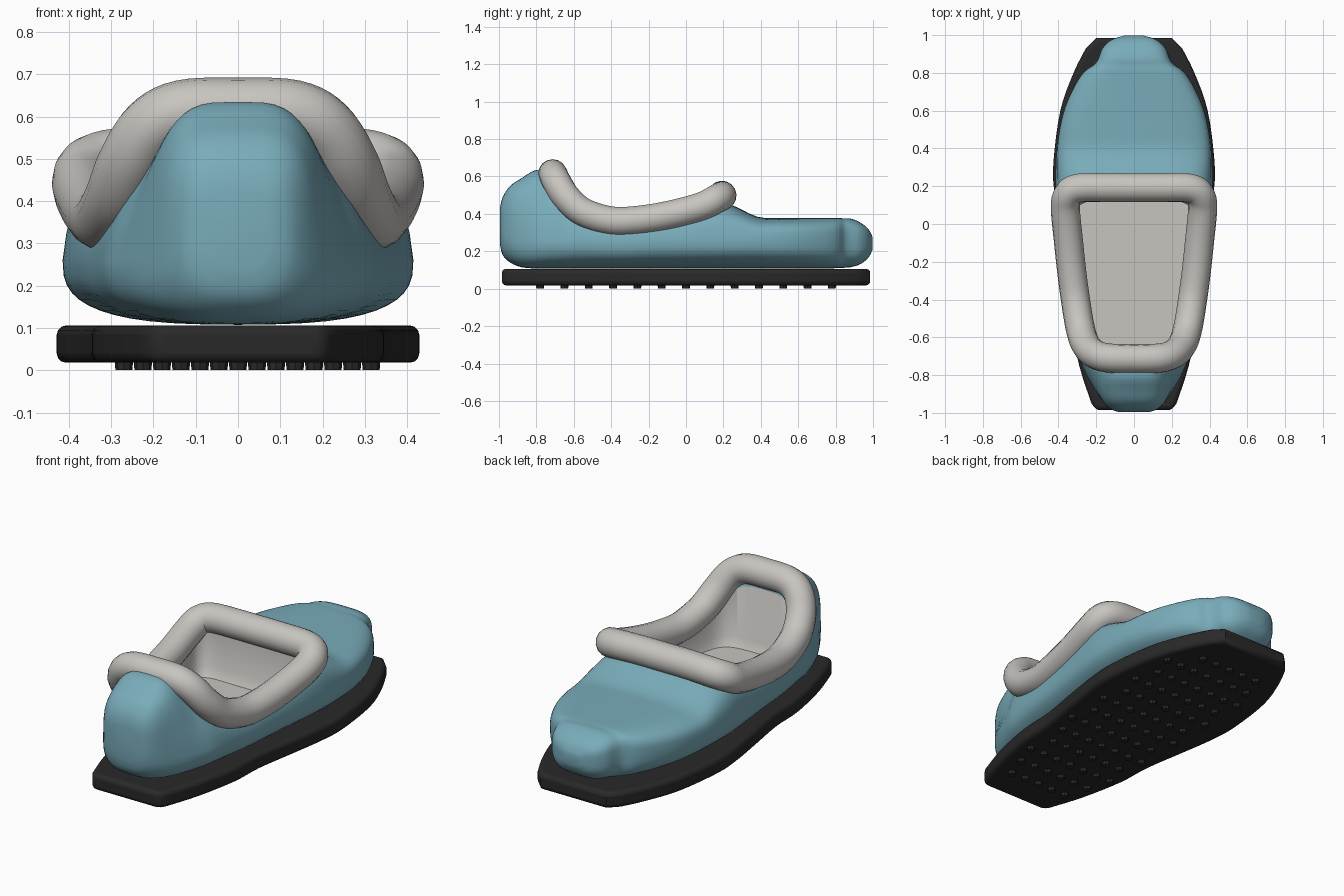
import bpy, bmesh, math
from mathutils import Vector

cube = bpy.data.objects.get("Cube")
if cube:
    bpy.data.objects.remove(cube, do_unlink=True)


def material(name, rgb):
    m = bpy.data.materials.new(name)
    m.use_nodes = True
    m.diffuse_color = (*rgb, 1)
    bsdf = m.node_tree.nodes["Principled BSDF"]
    bsdf.inputs["Base Color"].default_value = (*rgb, 1)
    bsdf.inputs["Roughness"].default_value = 0.8
    return m


blue = material("soft blue fabric", (0.19, 0.41, 0.49))
grey = material("warm grey lining", (0.58, 0.56, 0.53))
black = material("black rubber", (0.022, 0.022, 0.022))


def finish(name, bm, mats):
    bmesh.ops.recalc_face_normals(bm, faces=bm.faces)
    mesh = bpy.data.meshes.new(name)
    bm.to_mesh(mesh)
    bm.free()
    for m in mats:
        mesh.materials.append(m)
    ob = bpy.data.objects.new(name, mesh)
    bpy.context.collection.objects.link(ob)
    return ob


def select(ob):
    bpy.ops.object.select_all(action='DESELECT')
    ob.select_set(True)
    bpy.context.view_layer.objects.active = ob


def smooth(ob, angle=40):
    select(ob)
    bpy.ops.object.shade_smooth_by_angle(angle=math.radians(angle))


def spline(points, steps, closed=False):
    """Catmull-Rom curve through points of any dimension."""
    pts = [Vector(p) for p in points]
    n = len(pts)
    get = (lambda i: pts[i % n]) if closed else (lambda i: pts[min(max(i, 0), n - 1)])
    out = []
    for i in range(n if closed else n - 1):
        a, b, c, d = (get(i + k) for k in (-1, 0, 1, 2))
        for s in range(steps):
            t = s / steps
            out.append(b + (c - a) * (t / 2) + (a * 2 - b * 5 + c * 4 - d) * (t * t / 2)
                       + (b * 3 - a - c * 3 + d) * (t ** 3 / 2))
    return out if closed else out + [pts[-1]]


def loft(rings, mat=0, cap=True):
    """Skin between rings of equal length."""
    bm = bmesh.new()
    vs = [[bm.verts.new(p) for p in r] for r in rings]
    n = len(vs[0])
    for a, b in zip(vs, vs[1:]):
        for i in range(n):
            j = (i + 1) % n
            bm.faces.new((a[i], a[j], b[j], b[i]))
    if cap:
        bm.faces.new(vs[0])
        bm.faces.new(vs[-1])
    for f in bm.faces:
        f.material_index = mat
    return bm


def mirror_loop(half):
    """Close a +x half path into a symmetric loop."""
    return half + [(-p[0], *p[1:]) for p in reversed(half) if p[0] > 0.001]


# Sole: half outline from heel to toe, mirrored, with rounded edges
sole_half = [(0.2, -0.985), (0.225, -0.95), (0.29, -0.75), (0.34, -0.5), (0.35, -0.3),
             (0.39, -0.05), (0.42, 0.15), (0.427, 0.32), (0.39, 0.6), (0.32, 0.8),
             (0.255, 0.93), (0.2, 0.985)]
side = [sole_half[0]] + [tuple(p) for p in spline(sole_half[1:-1], 4)] + [sole_half[-1]]
outline = mirror_loop(side)
sole = finish("sole", loft([[(x, y, z) for x, y in outline] for z in (0.018, 0.106)]), [black])
bev = sole.modifiers.new("rounded edge", 'BEVEL')
bev.width, bev.segments, bev.limit_method = 0.022, 3, 'ANGLE'
bev.angle_limit = math.radians(50)
smooth(sole)

# Tread studs: staggered rows kept inside the outline
bm = bmesh.new()
for row in range(13):
    y = -0.78 + 0.13 * row
    width = min(side, key=lambda p: abs(p[1] - y))[0]
    for col in range(7):
        x = -0.27 + 0.09 * col + 0.045 * (row % 2)
        if abs(x) < width - 0.05:
            made = bmesh.ops.create_cone(bm, cap_ends=True, segments=8, radius1=0.02,
                                         radius2=0.022, depth=0.024)
            bmesh.ops.translate(bm, verts=made["verts"], vec=(x, y, 0.012))
finish("tread_studs", bm, [black])

# Upper: sections along y as (y, half width, bottom, top, taper of the upper half)
stations = [(-0.995, 0.08, 0.24, 0.43, 0), (-0.98, 0.125, 0.18, 0.49, 0),
            (-0.94, 0.165, 0.14, 0.55, 0), (-0.88, 0.205, 0.115, 0.59, 0.1),
            (-0.8, 0.25, 0.108, 0.635, 0.27), (-0.72, 0.285, 0.108, 0.61, 0.35),
            (-0.65, 0.31, 0.108, 0.5, 0.18), (-0.57, 0.325, 0.108, 0.42, 0.08),
            (-0.4, 0.35, 0.108, 0.365, 0.04), (-0.1, 0.385, 0.108, 0.395, 0.04),
            (0.12, 0.41, 0.108, 0.47, 0.05), (0.24, 0.415, 0.108, 0.45, 0.05),
            (0.38, 0.41, 0.108, 0.385, 0.02), (0.5, 0.395, 0.108, 0.378, 0),
            (0.62, 0.365, 0.108, 0.378, 0), (0.74, 0.31, 0.108, 0.378, 0),
            (0.81, 0.26, 0.11, 0.378, 0), (0.845, 0.21, 0.112, 0.376, 0),
            (0.88, 0.188, 0.115, 0.375, 0), (0.93, 0.168, 0.13, 0.355, 0),
            (0.975, 0.12, 0.165, 0.32, 0), (0.998, 0.05, 0.21, 0.275, 0)]


def section(y, w, zb, zt, taper, count=48):
    zm = zb + min(0.152, (zt - zb) * 0.55)
    ring = []
    for i in range(count):
        a = 2 * math.pi * i / count
        c, s = math.cos(a), math.sin(a)
        e = 0.55 if s > 0 else 0.7
        up = abs(s) ** e
        x = math.copysign(abs(c) ** e, c) * w
        if s > 0:
            x *= 1 - taper * up
        ring.append((x, y, zm + (up * (zt - zm) if s > 0 else -up * (zm - zb))))
    return ring


upper = finish("upper", loft([section(*s) for s in spline(stations, 3)]), [blue, grey])

# Collar path around the foot opening
collar_half = [(0, -0.713, 0.615), (0.13, -0.71, 0.61), (0.205, -0.69, 0.57),
               (0.255, -0.64, 0.49), (0.285, -0.55, 0.41), (0.31, -0.4, 0.363),
               (0.33, -0.25, 0.367), (0.348, -0.08, 0.395), (0.363, 0.08, 0.438),
               (0.35, 0.155, 0.475), (0.29, 0.19, 0.495), (0.14, 0.192, 0.5), (0, 0.192, 0.5)]
path = spline(mirror_loop(collar_half), 5, closed=True)

# Foot opening: grey-lined hollow cut out of the upper
centre_y = -0.26


def opening(scale, z):
    return [(p.x * scale, centre_y + (p.y - centre_y) * scale, z) for p in path]


cutter = finish("opening_cutter", loft([opening(0.84, 0.2), opening(0.9, 0.25), opening(0.94, 0.9)], mat=1),
                [blue, grey])
cutter.hide_render = True
cut = upper.modifiers.new("foot opening", 'BOOLEAN')
cut.operation, cut.object, cut.solver = 'DIFFERENCE', cutter, 'EXACT'
select(upper)
bpy.ops.object.modifier_apply(modifier=cut.name)
bpy.data.objects.remove(cutter, do_unlink=True)
smooth(upper, 45)

# Padded collar: round tube swept along the opening
curve = bpy.data.curves.new("collar", 'CURVE')
curve.dimensions = '3D'
curve.bevel_depth, curve.bevel_resolution = 0.077, 6
tube = curve.splines.new('POLY')
tube.points.add(len(path) - 1)
for pt, p in zip(tube.points, path):
    pt.co = (*p, 1)
tube.use_cyclic_u = True
curve.materials.append(grey)
collar = bpy.data.objects.new("collar", curve)
bpy.context.collection.objects.link(collar)
select(collar)
bpy.ops.object.convert(target='MESH')
smooth(bpy.context.view_layer.objects.active, 60)
